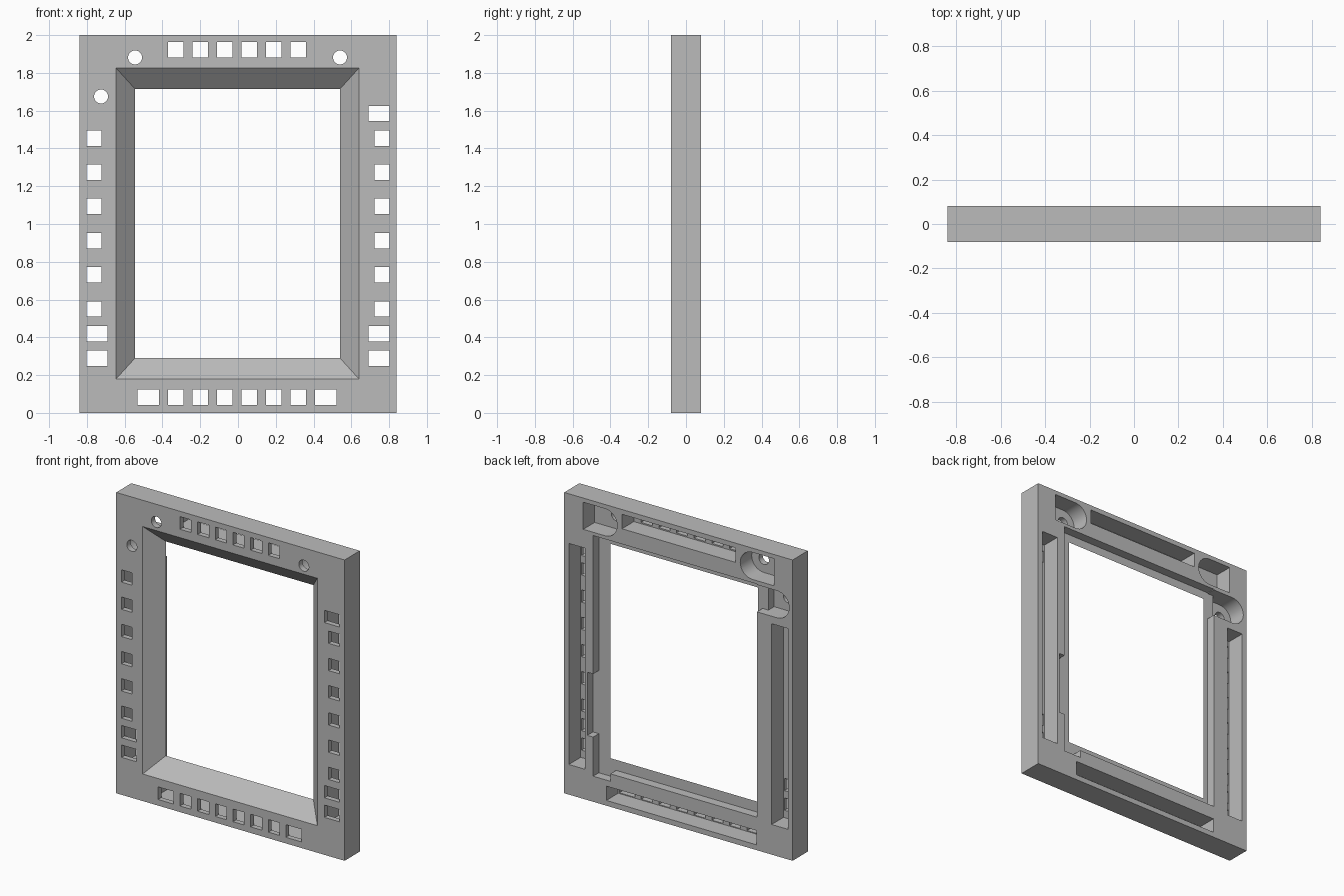
import bpy
import bmesh
from math import cos, sin, pi

default = bpy.data.objects.get("Cube")
if default:
    bpy.data.objects.remove(default, do_unlink=True)

HALF = 0.08      # half the frame thickness
grey = bpy.data.materials.new("neutral grey")
grey.use_nodes = True
grey.diffuse_color = (0.5, 0.5, 0.5, 1)
grey.node_tree.nodes["Principled BSDF"].inputs["Base Color"].default_value = (0.5, 0.5, 0.5, 1)


def loft(name, front, back, y0, y1):
    """Solid between two matching x-z outlines at depths y0 and y1."""
    bm = bmesh.new()
    a = [bm.verts.new((x, y0, z)) for x, z in front]
    b = [bm.verts.new((x, y1, z)) for x, z in back]
    bm.faces.new(a)
    bm.faces.new(b[::-1])
    n = len(a)
    for i in range(n):
        j = (i + 1) % n
        bm.faces.new((a[i], b[i], b[j], a[j]))
    bmesh.ops.recalc_face_normals(bm, faces=bm.faces)
    mesh = bpy.data.meshes.new(name)
    bm.to_mesh(mesh)
    bm.free()
    mesh.materials.append(grey)
    obj = bpy.data.objects.new(name, mesh)
    bpy.context.collection.objects.link(obj)
    return obj


def rect(x0, x1, z0, z1):
    return [(x0, z0), (x1, z0), (x1, z1), (x0, z1)]


def circle(x, z, r, n=32):
    return [(x + r * cos(2 * pi * i / n), z + r * sin(2 * pi * i / n)) for i in range(n)]


def round_end(x, z, r, flat_x, n=16):
    """Outline with a square end at flat_x and a half-round end about (x, z)."""
    s = 1 if x > flat_x else -1
    arc = [(x + s * r * cos(t), z + r * sin(t))
           for t in (-pi / 2 + pi * i / n for i in range(n + 1))]
    return arc + [(flat_x, z + r), (flat_x, z - r)]


frame = loft("frame", rect(-0.84, 0.84, 0, 2), rect(-0.84, 0.84, 0, 2), -HALF, HALF)


def cut(cutter):
    cutter.hide_render = True
    mod = frame.modifiers.new("cut", "BOOLEAN")
    mod.operation = "DIFFERENCE"
    mod.solver = "EXACT"
    mod.object = cutter
    bpy.context.view_layer.objects.active = frame
    bpy.ops.object.modifier_apply(modifier=mod.name)
    bpy.data.objects.remove(cutter, do_unlink=True)


def cut_back(outline, depth):
    cut(loft("back_cutter", outline, outline, HALF - depth, HALF + 0.05))


def cut_front(outline):
    cut(loft("front_cutter", outline, outline, -HALF - 0.05, -HALF + 0.06))


# Central opening, bevelled inwards from the front
def opening(depth):
    x, z = 0.6425 - depth, 0.8225 - 1.1 * depth
    return rect(-0.0025 - x, -0.0025 + x, 1.0025 - z, 1.0025 + z)


cut(loft("opening_cutter", opening(-0.03), opening(0.12), -HALF - 0.03, -HALF + 0.12))

# Stepped recess in the back, with its side and corner notches
cut_back(rect(-0.577, 0.627, 0.22, 1.77), 0.06)
cut_back(rect(0.6, 0.67, 0.43, 0.85), 0.06)
cut_back(rect(0.5, 0.627, 0.17, 0.25), 0.06)

# Long channels behind the rows of windows
for channel in (rect(0.686, 0.806, 0.2, 1.67), rect(-0.806, -0.686, 0.2, 1.535),
                rect(-0.575, 0.53, 0.035, 0.13), rect(-0.42, 0.415, 1.872, 1.968)):
    cut_back(channel, 0.125)

# Round-ended pockets with screw holes
for x, z, flat_x in ((0.54, 1.882, 0.7), (-0.545, 1.882, -0.705), (-0.725, 1.675, -0.62)):
    cut_back(round_end(x, z, 0.09, flat_x), 0.12)
    cut_front(circle(x, z, 0.037))
cut_back(rect(-0.65, -0.56, 1.585, 1.765), 0.06)

# Window rows along the top and bottom
for i in range(6):
    x = -0.33 + 0.13 * i
    for z in (0.0825, 1.9225):
        cut_front(rect(x - 0.041, x + 0.041, z - 0.042, z + 0.042))
for x in (-0.475, 0.465):
    cut_front(rect(x - 0.057, x + 0.057, 0.0405, 0.1245))

# Window rows along both sides
for s in (-1, 1):
    for i in range(6):
        z = 0.55 + 0.181 * i
        cut_front(rect(*sorted((s * 0.722, s * 0.801)), z - 0.041, z + 0.041))
    for z in (0.29, 0.42) + ((1.585,) if s > 0 else ()):
        cut_front(rect(*sorted((s * 0.692, s * 0.801)), z - 0.041, z + 0.041))

# Smooth the round walls only
bpy.ops.object.select_all(action="DESELECT")
frame.select_set(True)
bpy.context.view_layer.objects.active = frame
bpy.ops.object.shade_smooth_by_angle(angle=0.5)
